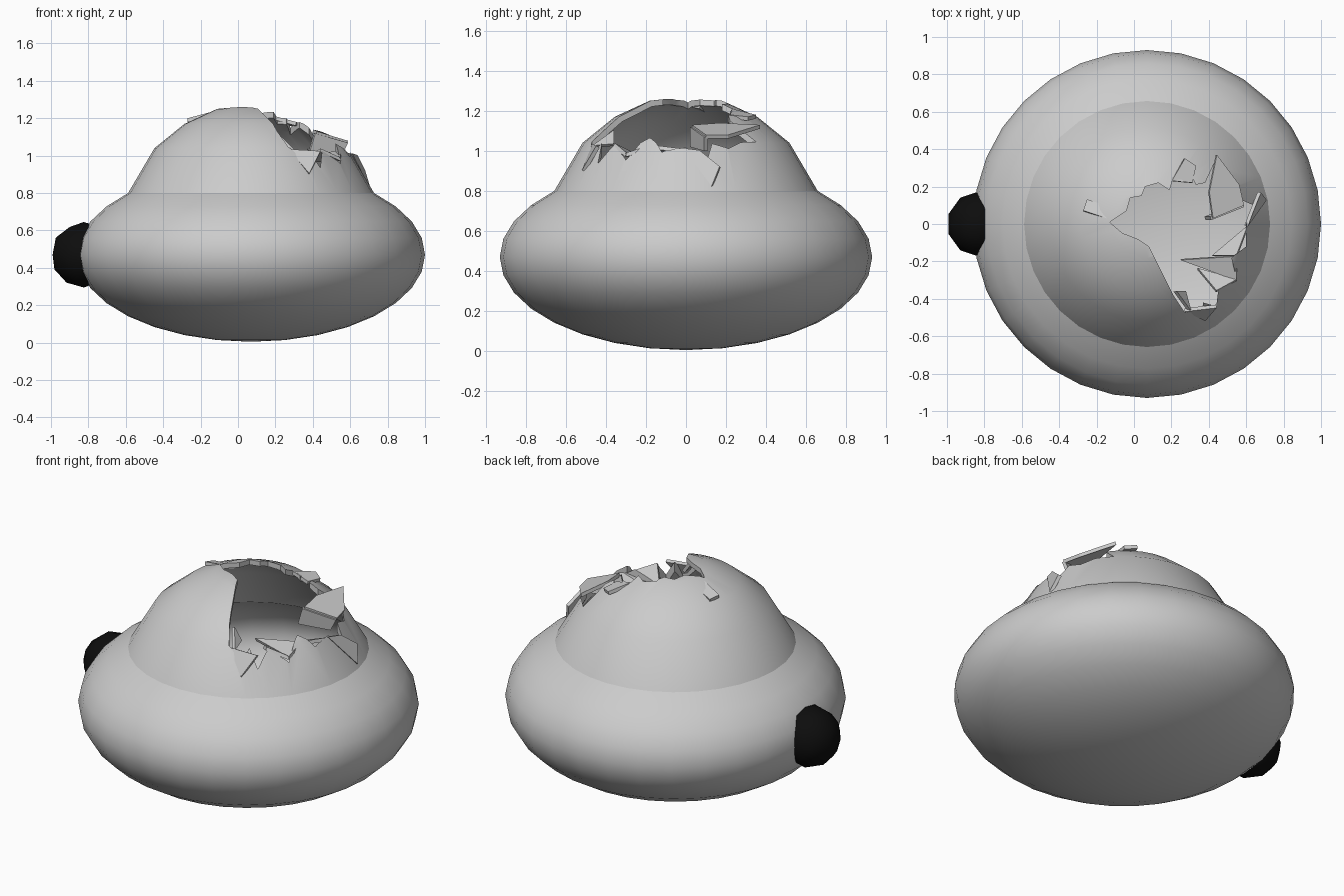
import bpy, bmesh, math
from mathutils import Vector

if "Cube" in bpy.data.objects:
    bpy.data.objects.remove(bpy.data.objects["Cube"])


def make_object(name, bm):
    mesh = bpy.data.meshes.new(name)
    bmesh.ops.recalc_face_normals(bm, faces=bm.faces[:])
    bm.to_mesh(mesh)
    bm.free()
    ob = bpy.data.objects.new(name, mesh)
    bpy.context.collection.objects.link(ob)
    return ob


def activate(ob):
    bpy.ops.object.select_all(action='DESELECT')
    ob.select_set(True)
    bpy.context.view_layer.objects.active = ob


def apply_modifier(ob, mod):
    activate(ob)
    bpy.ops.object.modifier_apply(modifier=mod.name)


CX, R, H = 0.07, 0.93, 0.465

# Round body: squashed sphere whose top rings are pulled up into a dome
bm = bmesh.new()
bmesh.ops.create_uvsphere(bm, u_segments=32, v_segments=16, radius=1)
dome_heights = [0.80, 1.04, 1.17, 1.25, 1.27]
for v in bm.verts:
    ring = round(math.degrees(math.asin(max(-1, min(1, v.co.z)))) / 11.25)
    z = dome_heights[ring - 4] if ring >= 4 else H + H * v.co.z
    v.co = (CX + R * v.co.x, R * v.co.y, z + (0.005 if ring < 4 else 0))
body = make_object("body", bm)
shell = body.modifiers.new("shell", 'SOLIDIFY')
shell.thickness = 0.03
shell.offset = -1
apply_modifier(body, shell)

# Jagged hole broken through the dome
hole = [(-.13, .01), (-.06, -.05), (-.03, -.06), (.02, -.08), (.08, -.12),
        (.15, -.26), (.21, -.38), (.27, -.47), (.36, -.48), (.37, -.42),
        (.44, -.44), (.45, -.36), (.55, -.30), (.52, -.18), (.60, -.12),
        (.60, 0), (.64, .10), (.57, .13), (.56, .21), (.44, .35),
        (.38, .22), (.33, .21), (.28, .32), (.26, .22), (.21, .25),
        (.19, .18), (.13, .22), (.06, .20), (.04, .15), (-.02, .14), (-.04, .07)]
bm = bmesh.new()
base = bm.faces.new([bm.verts.new((x, y, 0.85)) for x, y in hole])
ext = bmesh.ops.extrude_face_region(bm, geom=[base])
top = [g for g in ext["geom"] if isinstance(g, bmesh.types.BMVert)]
bmesh.ops.translate(bm, verts=top, vec=(0, 0, 0.7))
cutter = make_object("hole_cutter", bm)
cutter.hide_render = True
cut = body.modifiers.new("hole", 'BOOLEAN')
cut.operation = 'DIFFERENCE'
cut.solver = 'EXACT'
cut.object = cutter
apply_modifier(body, cut)
bpy.data.objects.remove(cutter)
activate(body)
bpy.ops.object.shade_smooth_by_angle(angle=math.radians(25))


# Bent fragments around the broken edge
def shard(name, points, thickness=0.02):
    bm = bmesh.new()
    bm.faces.new([bm.verts.new(p) for p in points])
    ob = make_object(name, bm)
    mod = ob.modifiers.new("thickness", 'SOLIDIFY')
    mod.thickness = thickness
    mod.offset = 0
    return ob


shard("large_flap_top", [(.40, .17, 1.13), (.44, .37, 1.12), (.56, .21, 1.07),
                         (.585, .10, 1.07), (.42, .03, 1.12)])
shard("large_flap_front", [(.41, .03, 1.12), (.585, .10, 1.07),
                           (.55, .10, 1.00), (.38, .03, 1.02)])
shard("right_shard", [(.60, -.01, 1.01), (.63, .07, 1.00),
                      (.67, .17, .92), (.70, .13, .82)])
shard("front_shard", [(.27, -.46, 1.03), (.38, -.51, .90), (.44, -.44, 1.02)])
shard("left_shard", [(-.07, .07, 1.22), (-.12, .02, 1.23),
                     (-.27, .07, 1.19), (-.25, .13, 1.18)])
shard("back_shard", [(.20, .23, 1.20), (.27, .35, 1.17), (.33, .31, 1.16), (.31, .22, 1.17)])
shard("inner_shard_a", [(.61, -.01, 1.00), (.55, -.17, 1.02), (.42, -.17, .98)])
shard("inner_shard_b", [(.55, -.17, 1.02), (.55, -.30, .98), (.25, -.19, .97)])
shard("inner_shard_c", [(.55, -.30, .98), (.44, -.36, 1.03), (.34, -.24, .97)])
shard("inner_shard_d", [(.22, -.36, 1.10), (.30, -.47, 1.02), (.27, -.36, 1.03)])

# Dark round knob on the left side
bm = bmesh.new()
bmesh.ops.create_icosphere(bm, subdivisions=2, radius=0.175)
bmesh.ops.translate(bm, verts=bm.verts[:], vec=(-0.825, 0, 0.47))
knob = make_object("side_knob", bm)
black = bpy.data.materials.new("black")
black.diffuse_color = (0.004, 0.004, 0.004, 1)
black.use_nodes = True
black.node_tree.nodes["Principled BSDF"].inputs["Base Color"].default_value = black.diffuse_color
knob.data.materials.append(black)
activate(knob)
bpy.ops.object.shade_smooth_by_angle(angle=math.radians(40))
